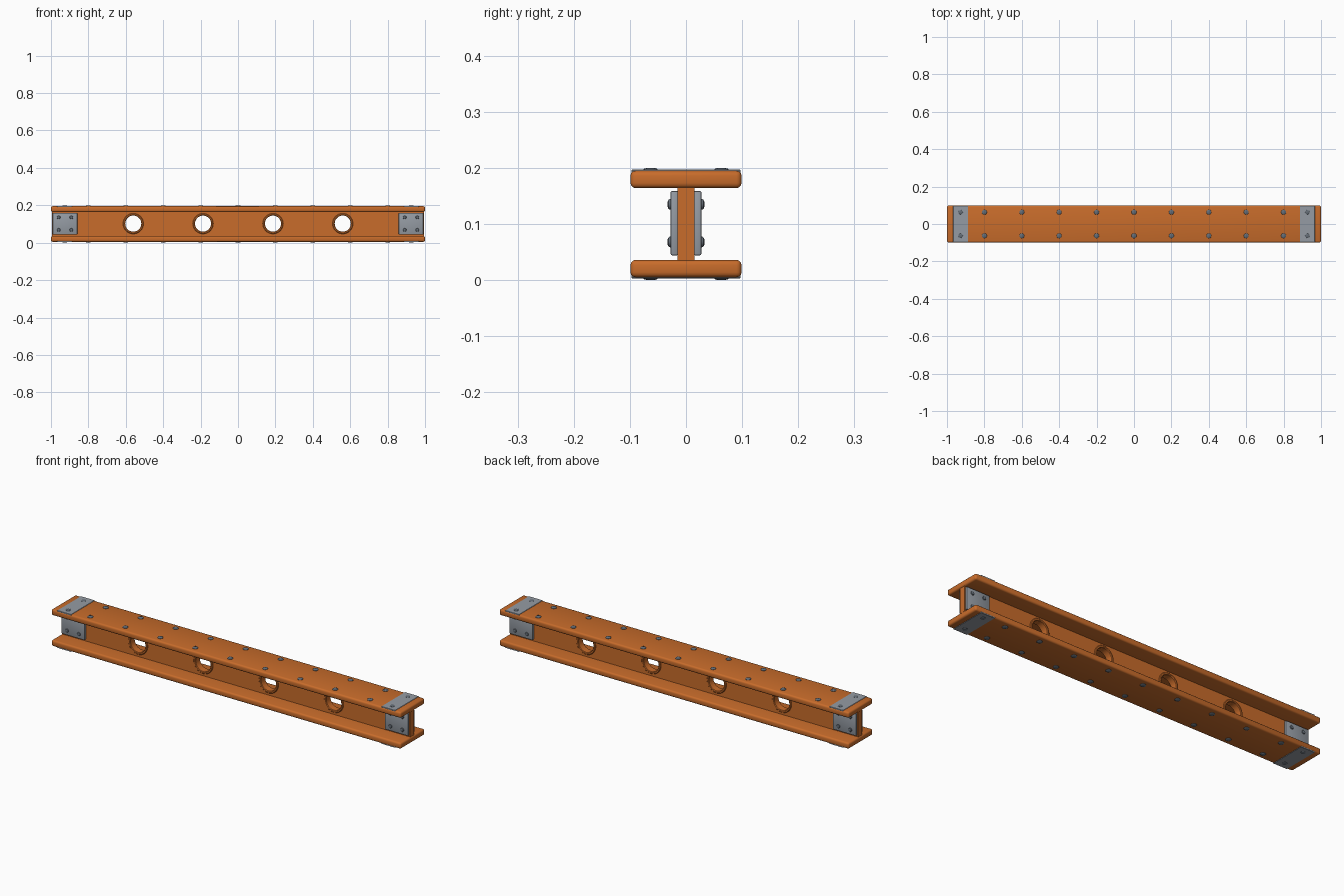
import bpy, bmesh, math
from mathutils import Matrix

if "Cube" in bpy.data.objects:
    bpy.data.objects.remove(bpy.data.objects["Cube"])


def material(name, color):
    m = bpy.data.materials.new(name)
    m.diffuse_color = (*color, 1)
    m.use_nodes = True
    m.node_tree.nodes["Principled BSDF"].inputs["Base Color"].default_value = m.diffuse_color
    return m


ORANGE = material("orange paint", (0.578, 0.150, 0.024))
PLATE = material("plate steel", (0.300, 0.330, 0.370))
RIVET = material("rivet steel", (0.130, 0.155, 0.185))
MID = 0.1  # height of the beam's centre line


def finish(obj, mat):
    obj.data.materials.clear()
    obj.data.materials.append(mat)
    bpy.ops.object.select_all(action='DESELECT')
    obj.select_set(True)
    bpy.context.view_layer.objects.active = obj
    bpy.ops.object.shade_smooth_by_angle(angle=math.radians(35))
    return obj


def from_bmesh(name, bm, mat):
    me = bpy.data.meshes.new(name)
    bmesh.ops.recalc_face_normals(bm, faces=bm.faces)
    bm.to_mesh(me)
    bm.free()
    obj = bpy.data.objects.new(name, me)
    bpy.context.collection.objects.link(obj)
    return finish(obj, mat)


def box(name, lo, hi, mat, bevel, segments=2):
    bm = bmesh.new()
    bmesh.ops.create_cube(bm, size=1)
    for v in bm.verts:
        v.co = [a + (c + 0.5) * (b - a) for c, a, b in zip(v.co, lo, hi)]
    bmesh.ops.bevel(bm, geom=bm.edges[:], offset=bevel, segments=segments,
                    profile=0.5, affect='EDGES')
    return from_bmesh(name, bm, mat)


def lathe(name, profile, sides, matrix, mat, closed=False):
    """Revolve (radius, height) points around local z, then place."""
    bm = bmesh.new()
    verts = [bm.verts.new((r, 0, z)) for r, z in profile]
    pairs = list(zip(verts, verts[1:] + verts[:1] if closed else verts[1:]))
    edges = [bm.edges.new(p) for p in pairs]
    bmesh.ops.spin(bm, geom=verts + edges, axis=(0, 0, 1), cent=(0, 0, 0),
                   angle=2 * math.pi, steps=sides, use_merge=True)
    bmesh.ops.remove_doubles(bm, verts=bm.verts, dist=1e-5)
    bm.transform(matrix)
    return from_bmesh(name, bm, mat)


def rivet(name, pos, radius, height, turn):
    """Low domed head with its base at pos, turned about x."""
    dome = [(radius, -0.002), (radius, height * 0.3), (radius * 0.85, height * 0.7),
            (radius * 0.5, height * 0.95), (0, height)]
    lathe(name, dome, 16, Matrix.Translation(pos) @ Matrix.Rotation(turn, 4, 'X'), RIVET)


# Flanges, with end plates and two rows of rivets on the outer faces
for side, label in ((1, "top"), (-1, "bottom")):
    def span(a, b):
        return sorted((MID + side * a, MID + side * b))

    z0, z1 = span(0.064, 0.095)
    box(label + "_flange", (-1, -0.099, z0), (1, 0.099, z1), ORANGE, 0.009, 3)
    z0, z1 = span(0.090, 0.0968)
    for end in (-1, 1):
        x = end * 0.927
        box(label + "_end_plate", (x - 0.04, -0.097, z0), (x + 0.04, 0.097, z1),
            PLATE, 0.0012, 1)
    turn = 0 if side > 0 else math.pi
    for y in (-0.063, 0.063):
        for i in range(-4, 5):
            rivet(label + "_rivet", (i * 0.2, y, MID + side * 0.095), 0.0135, 0.005, turn)
        for x in (-0.927, 0.927):
            rivet(label + "_plate_rivet", (x, y, MID + side * 0.0965), 0.0115, 0.0035, turn)

# Web, an extruded outline with four round holes
HOLES = [-0.56, -0.187, 0.187, 0.56]
HOLE_Z = 0.102
curve = bpy.data.curves.new("web", 'CURVE')
curve.dimensions = '2D'
curve.fill_mode = 'BOTH'
curve.extrude = 0.015
outlines = [[(-0.995, 0.03), (0.995, 0.03), (0.995, 0.17), (-0.995, 0.17)]]
for hx in HOLES:
    outlines.append([(hx + 0.046 * math.cos(k * math.pi / 16),
                      HOLE_Z + 0.046 * math.sin(k * math.pi / 16)) for k in range(32)])
for pts in outlines:
    s = curve.splines.new('POLY')
    s.points.add(len(pts) - 1)
    s.use_cyclic_u = True
    for p, (px, pz) in zip(s.points, pts):
        p.co = (px, pz, 0, 1)
web = bpy.data.objects.new("web", curve)
bpy.context.collection.objects.link(web)
web.rotation_euler.x = math.pi / 2
bpy.ops.object.select_all(action='DESELECT')
web.select_set(True)
bpy.context.view_layer.objects.active = web
bpy.ops.object.convert(target='MESH')
finish(bpy.context.view_layer.objects.active, ORANGE)

# Raised rim lining each hole
rim = [(0.043, -0.017), (0.046, -0.020), (0.052, -0.020), (0.055, -0.017),
       (0.055, 0.017), (0.052, 0.020), (0.046, 0.020), (0.043, 0.017)]
for hx in HOLES:
    lathe("hole_rim", rim, 32, Matrix.Translation((hx, 0, HOLE_Z))
          @ Matrix.Rotation(math.pi / 2, 4, 'X'), ORANGE, closed=True)

# Riveted plates on both faces of the web at both ends
for side in (-1, 1):
    y0, y1 = sorted((side * 0.014, side * 0.0275))
    for end in (-1, 1):
        x = end * 0.925
        box("web_plate", (x - 0.066, y0, 0.044), (x + 0.066, y1, 0.159), PLATE, 0.003)
        for dx in (-0.034, 0.034):
            for z in (0.068, 0.135):
                rivet("web_plate_rivet", (x + dx, side * 0.027, z), 0.0095, 0.006,
                      -side * math.pi / 2)
